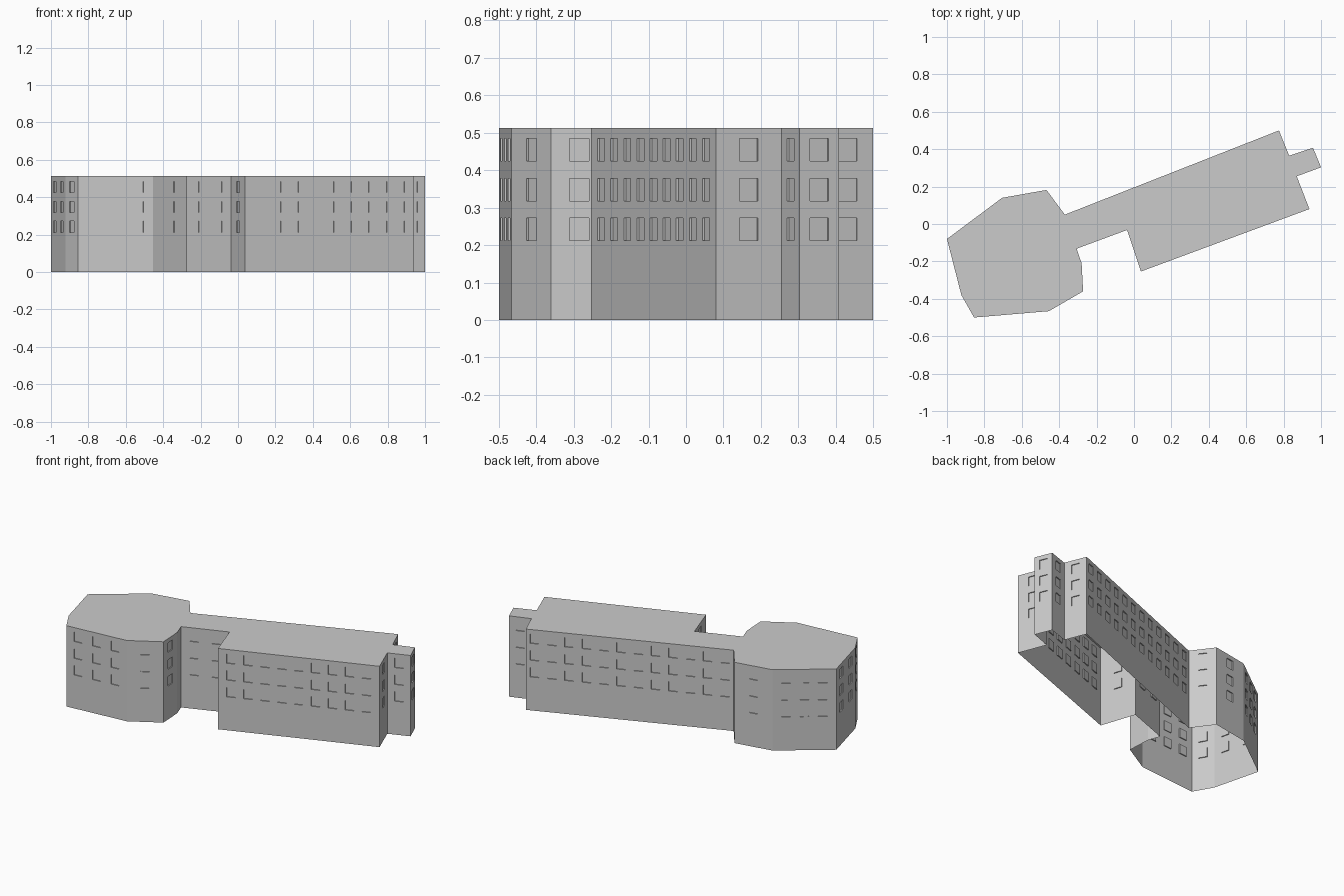
import bpy, bmesh
from mathutils import Vector

if "Cube" in bpy.data.objects:
    bpy.data.objects.remove(bpy.data.objects["Cube"])

HEIGHT = 0.513
ROWS = (0.242, 0.348, 0.455)          # window centre heights
WIN_W, WIN_H, DEPTH = 0.053, 0.06, 0.006

# Footprint, clockwise seen from above: start corner of each wall (x, y)
# and the number of window columns on the wall that begins there
WALLS = [
    (-1.0, -0.08, 3), (-0.705, 0.14, 1), (-0.468, 0.182, 1), (-0.37, 0.05, 12),
    (0.775, 0.50, 1), (0.83, 0.365, 1), (0.957, 0.408, 1), (1.0, 0.303, 1),
    (0.87, 0.255, 1), (0.938, 0.08, 9), (0.037, -0.254, 1), (-0.037, -0.032, 2),
    (-0.307, -0.132, 0), (-0.28, -0.21, 1), (-0.272, -0.36, 1),
    (-0.455, -0.466, 3), (-0.855, -0.50, 1), (-0.923, -0.38, 2)]

bm = bmesh.new()


def face(points):
    bm.faces.new([bm.verts.new(p) for p in points])


def window_recess(rim, inward):
    """Sunken pane plus its four reveals."""
    pane = [p + inward for p in rim]
    face(pane)
    for i in range(4):
        j = (i + 1) % 4
        face((rim[i], rim[j], pane[j], pane[i]))


def wall(a, b, count):
    """Wall from a to b as a grid whose odd cells are recessed windows."""
    length = (b - a).length
    along = (b - a) / length
    inward = Vector((along.y, -along.x, 0)) * DEPTH
    margin = 0.052 if count > 9 else 0.078
    if count == 1:
        centres = [length / 2]
    else:
        centres = [margin + i * (length - 2 * margin) / (count - 1) for i in range(count)]
    s_cuts = [0] + [c + h for c in centres for h in (-WIN_W / 2, WIN_W / 2)] + [length]
    z_cuts = [0] + [c + h for c in ROWS for h in (-WIN_H / 2, WIN_H / 2)] + [HEIGHT]
    for i in range(len(s_cuts) - 1):
        for k in range(len(z_cuts) - 1):
            s0, s1, z0, z1 = s_cuts[i], s_cuts[i + 1], z_cuts[k], z_cuts[k + 1]
            quad = [a + along * s + Vector((0, 0, z))
                    for s, z in ((s1, z0), (s0, z0), (s0, z1), (s1, z1))]
            if i % 2 and k % 2:
                window_recess(quad, inward)
            else:
                face(quad)


# Outer walls with three storeys of recessed windows
corners = [Vector((x, y, 0)) for x, y, _ in WALLS]
for n, (_, _, count) in enumerate(WALLS):
    wall(corners[n], corners[(n + 1) % len(corners)], count)

# Flat roof; the underside stays open
face([p + Vector((0, 0, HEIGHT)) for p in reversed(corners)])

bmesh.ops.remove_doubles(bm, verts=bm.verts, dist=1e-5)
mesh = bpy.data.meshes.new("building_shell")
bm.to_mesh(mesh)
bm.free()
bpy.context.collection.objects.link(bpy.data.objects.new("building_shell", mesh))
